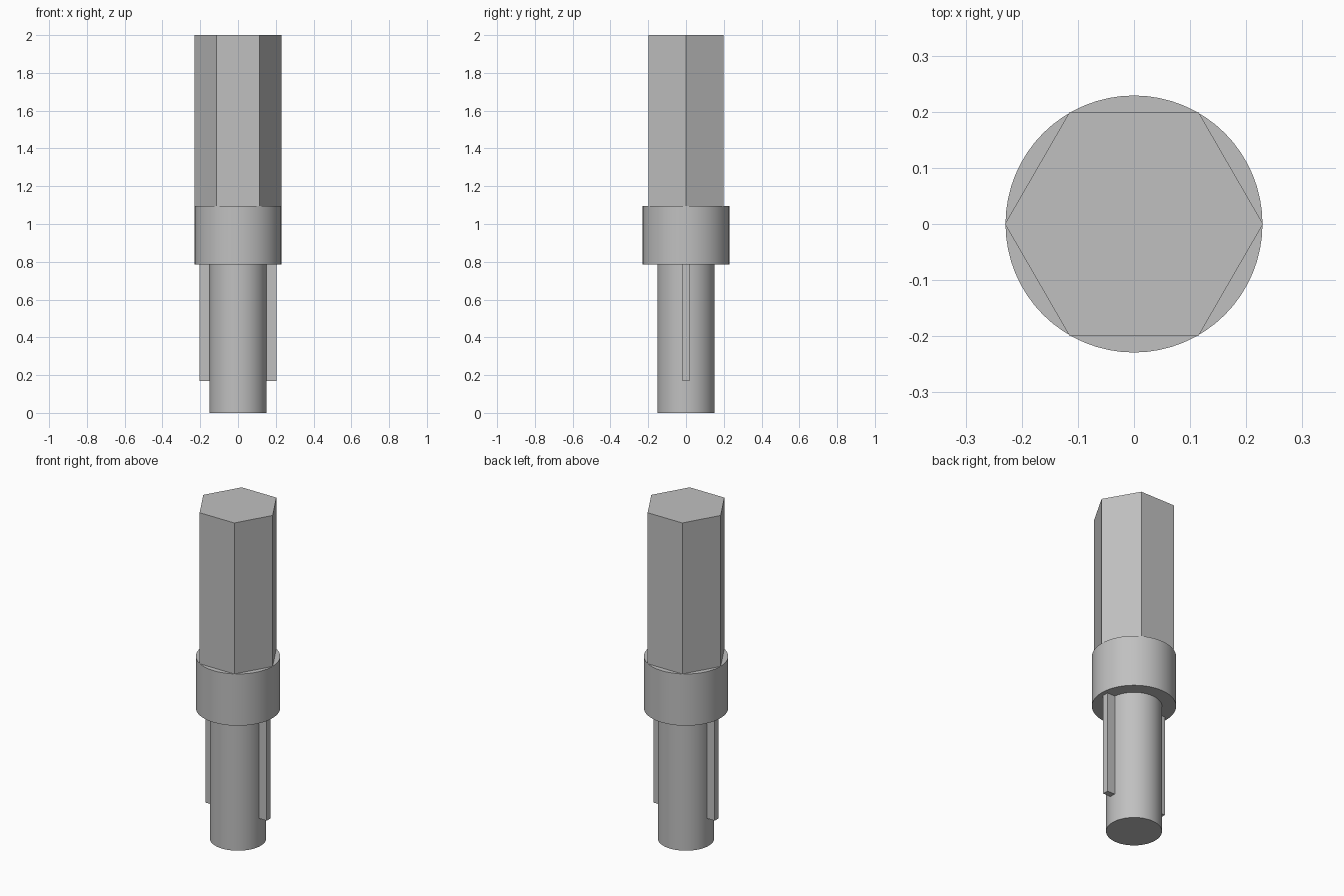
import bpy, bmesh
from math import cos, sin, tau, radians

old = bpy.data.objects.get("Cube")
if old:
    bpy.data.objects.remove(old, do_unlink=True)

grey = bpy.data.materials.new("plain_grey")
grey.use_nodes = True
colour = (0.53, 0.53, 0.53, 1)
grey.diffuse_color = colour
grey.node_tree.nodes["Principled BSDF"].inputs["Base Color"].default_value = colour


def extrude_profile(name, points, bottom, top, smooth=False):
    """Extrude a flat outline from one height to another."""
    bm = bmesh.new()
    base = bm.faces.new([bm.verts.new((x, y, bottom)) for x, y in points])
    result = bmesh.ops.extrude_face_region(bm, geom=[base], use_keep_orig=True)
    verts = [v for v in result["geom"] if isinstance(v, bmesh.types.BMVert)]
    bmesh.ops.translate(bm, verts=verts, vec=(0, 0, top - bottom))
    bmesh.ops.recalc_face_normals(bm, faces=bm.faces)
    mesh = bpy.data.meshes.new(name)
    bm.to_mesh(mesh)
    bm.free()
    mesh.materials.append(grey)
    obj = bpy.data.objects.new(name, mesh)
    bpy.context.collection.objects.link(obj)
    if smooth:
        bpy.ops.object.select_all(action="DESELECT")
        obj.select_set(True)
        bpy.context.view_layer.objects.active = obj
        bpy.ops.object.shade_smooth_by_angle(angle=radians(30))
    return obj


def polygon(radius, sides):
    return [(radius * cos(tau * i / sides), radius * sin(tau * i / sides))
            for i in range(sides)]


# Round lower shaft, collar and hexagonal shank
extrude_profile("lower_shaft", polygon(0.152, 64), 0, 0.785, smooth=True)
extrude_profile("collar", polygon(0.229, 64), 0.785, 1.095, smooth=True)
extrude_profile("hex_shank", polygon(0.23, 6), 1.095, 2)

# Thin keys on both sides of the lower shaft
for side, sign in (("left", 1), ("right", -1)):
    inner, outer, half = 0.14 * sign, 0.203 * sign, 0.018
    outline = [(inner, -half), (outer, -half), (outer, half), (inner, half)]
    extrude_profile(side + "_key", outline, 0.17, 0.785)
